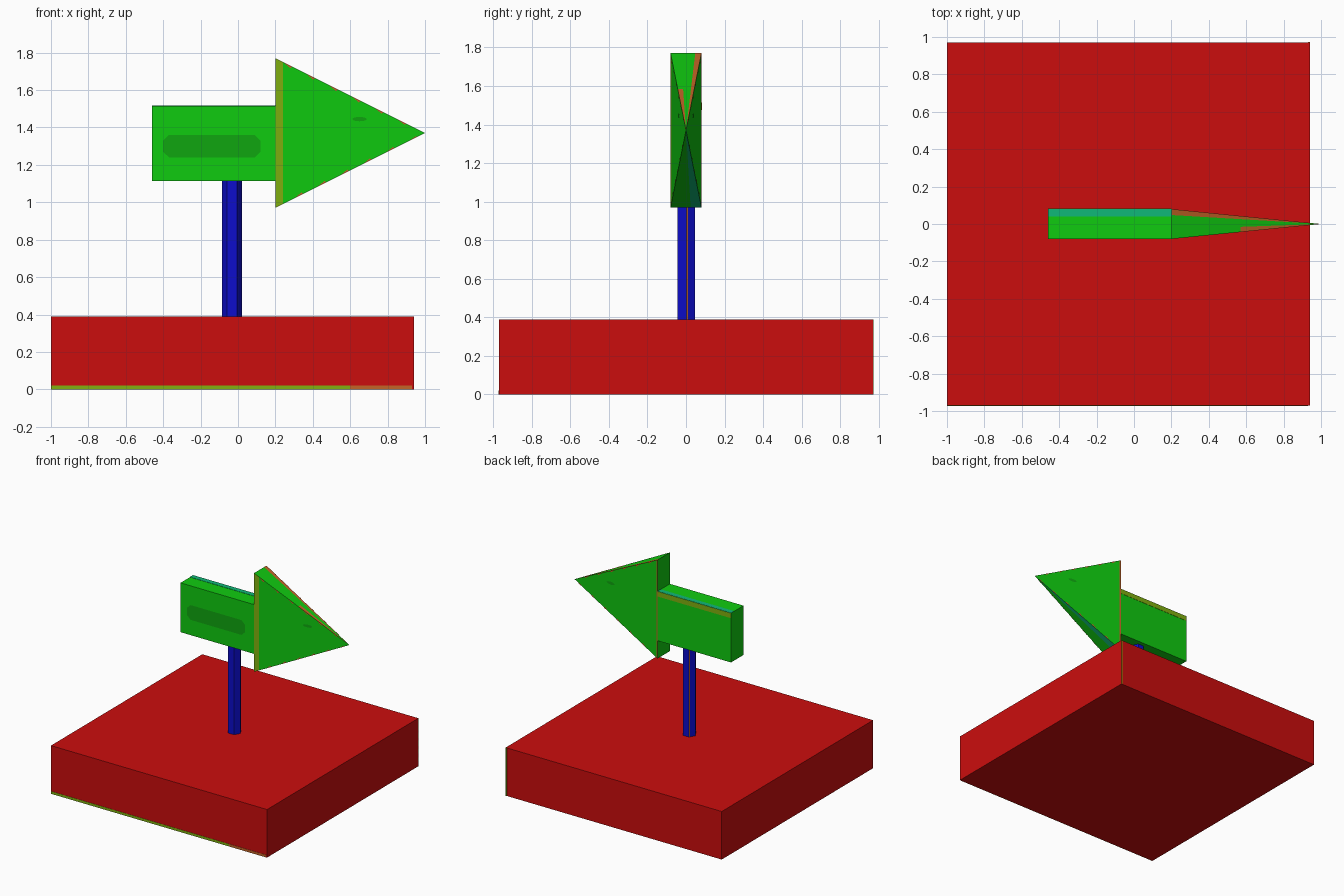
import bpy, math
from mathutils import Vector

if "Cube" in bpy.data.objects:
    bpy.data.objects.remove(bpy.data.objects["Cube"])


def mat(name, r, g, b):
    m = bpy.data.materials.new(name)
    m.diffuse_color = (r, g, b, 1)
    m.use_nodes = True
    m.node_tree.nodes["Principled BSDF"].inputs["Base Color"].default_value = m.diffuse_color
    return m


RED = mat("red", 0.60, 0.004, 0.004)
GREEN = mat("green", 0.005, 0.60, 0.005)
BLUE = mat("blue", 0.004, 0.004, 0.60)
OLIVE = mat("olive", 0.22, 0.44, 0.005)
DARK = mat("dark green", 0.005, 0.38, 0.005)
TEAL = mat("teal", 0.005, 0.48, 0.19)
ORANGE = mat("orange", 0.55, 0.13, 0.02)


def build(name, faces, centre):
    """Make an object from (points, material) faces, all turned away from centre."""
    verts, polys, mats, idx = [], [], [], []
    for pts, m in faces:
        pts = [Vector(p) for p in pts]
        n = (pts[1] - pts[0]).cross(pts[2] - pts[0])
        if n.dot(sum(pts, Vector()) / len(pts) - Vector(centre)) < 0:
            pts.reverse()
        polys.append(range(len(verts), len(verts) + len(pts)))
        verts += pts
        if m not in mats:
            mats.append(m)
        idx.append(mats.index(m))
    me = bpy.data.meshes.new(name)
    me.from_pydata(verts, [], [list(p) for p in polys])
    for m in mats:
        me.materials.append(m)
    for p, i in zip(me.polygons, idx):
        p.material_index = i
    ob = bpy.data.objects.new(name, me)
    bpy.context.collection.objects.link(ob)
    return ob


def box(name, x0, x1, y0, y1, z0, z1, m):
    bpy.ops.mesh.primitive_cube_add(size=1, location=((x0 + x1) / 2, (y0 + y1) / 2, (z0 + z1) / 2))
    ob = bpy.context.object
    ob.name = name
    ob.scale = (x1 - x0, y1 - y0, z1 - z0)
    ob.data.materials.append(m)
    return ob


# Base slab with thin edge stripes
box("base", -1, 0.94, -0.97, 0.97, 0, 0.39, RED)
box("base_front_stripe", -1, 0.60, -0.972, -0.968, 0, 0.02, OLIVE)
box("base_front_stripe_end", 0.60, 0.93, -0.972, -0.968, 0, 0.02, ORANGE)
box("base_back_stripe", 0.93, 0.94, 0.968, 0.972, 0, 0.39, OLIVE)

# Hexagonal post; two sides carry a narrow orange strip at one end
ring = [Vector((-0.032 + 0.053 * math.cos(a), 0.002 + 0.052 * math.sin(a), 0))
        for a in (math.radians(60 * i) for i in range(6))]
lo, hi = Vector((0, 0, 0.385)), Vector((0, 0, 1.12))
faces = [([p + lo for p in ring], BLUE), ([p + hi for p in ring], BLUE)]
for i in range(6):
    a, b = ring[i], ring[(i + 1) % 6]
    c = a.lerp(b, 0.2)
    strip = ORANGE if i in (0, 2) else BLUE
    faces.append(([a + lo, c + lo, c + hi, a + hi], strip))
    faces.append(([c + lo, b + lo, b + hi, c + hi], BLUE))
build("post", faces, (-0.032, 0.002, 0.75))

# Arrow shaft and its painted stripes
box("arrow_shaft", -0.46, 0.2, -0.08, 0.08, 1.115, 1.515, GREEN)
box("shaft_top_stripe", -0.46, 0.2, 0.04, 0.08, 1.513, 1.517, TEAL)
box("shaft_back_stripe", -0.46, 0.2, 0.078, 0.082, 1.475, 1.515, OLIVE)


def patch(name, cx, cz, hx, hz, y):
    """Elongated eight-sided painted patch."""
    pts = [(cx + sx * hx * fx, y, cz + sz * hz * fz)
           for sx, sz, order in ((1, 1, 1), (-1, 1, -1), (-1, -1, 1), (1, -1, -1))
           for fx, fz in ((1, 0.5), (0.88, 1))[::order]]
    build(name, [(pts, DARK)], (cx, 0, cz))


patch("shaft_patch", -0.14, 1.30, 0.26, 0.06, -0.082)


# Arrow head: four-sided pyramid pointing along +x, cut into painted strips
def head(x, sy, sz, lift=0.0):
    k = (1 - x) / 0.8
    return (x, sy * (0.08 * k + lift), 1.37 + 0.4 * k * sz)


tip = (1, 0, 1.37)
faces = [([head(0.2, *c) for c in ((-1, -1), (1, -1), (1, 1), (-1, 1))], GREEN)]
for s, cut, m in ((-1, 0.24, OLIVE), (1, 0.21, ORANGE)):        # broad sides
    faces.append(([head(0.2, s, -1), head(cut, s, -1), head(cut, s, 1), head(0.2, s, 1)], m))
    faces.append(([head(cut, s, -1), tip, head(cut, s, 1)], GREEN))
faces += [                                                      # top edge
    ([head(0.2, 1, 1), head(0.2, 0.6, 1), tip], ORANGE),
    ([head(0.57, -0.35, 1), head(0.57, -1, 1), tip], ORANGE),
    ([head(0.2, 0.6, 1), head(0.2, -1, 1), head(0.57, -1, 1), head(0.57, -0.35, 1)], GREEN),
    ([head(0.2, 0.6, 1), head(0.57, -0.35, 1), tip], GREEN),
    ([head(0.2, 1, -1), head(0.2, 0.3, -1), tip], TEAL),        # bottom edge
    ([head(0.2, 0.3, -1), head(0.2, -1, -1), tip], GREEN)]
build("arrow_head", faces, (0.4, 0, 1.37))

# Dashes along the sloping edges, and a small patch on each side of the head
faces = []
for s in (-1, 1):
    for sz, start in ((1, 0.24), (-1, 0.30)):
        for i in range(6):
            x = start + 0.122 * i
            w = min(0.97, 1 - 0.035 * 0.8 / (1 - x))
            faces.append(([head(x, s, sz, 0.002), head(x + 0.05, s, sz, 0.002),
                           head(x + 0.04, s, sz * w, 0.002)], ORANGE))
build("head_dashes", faces, (0.5, 0, 1.37))
for s in (-1, 1):
    pts = [head(0.65 + 0.04 * math.cos(a), s, (0.075 + 0.012 * math.sin(a)) / (0.175 - 0.02 * math.cos(a)), 0.002)
           for a in (math.radians(45 * i) for i in range(8))]
    build("head_patch", [(pts, DARK)], (0.65, 0, 1.44))
